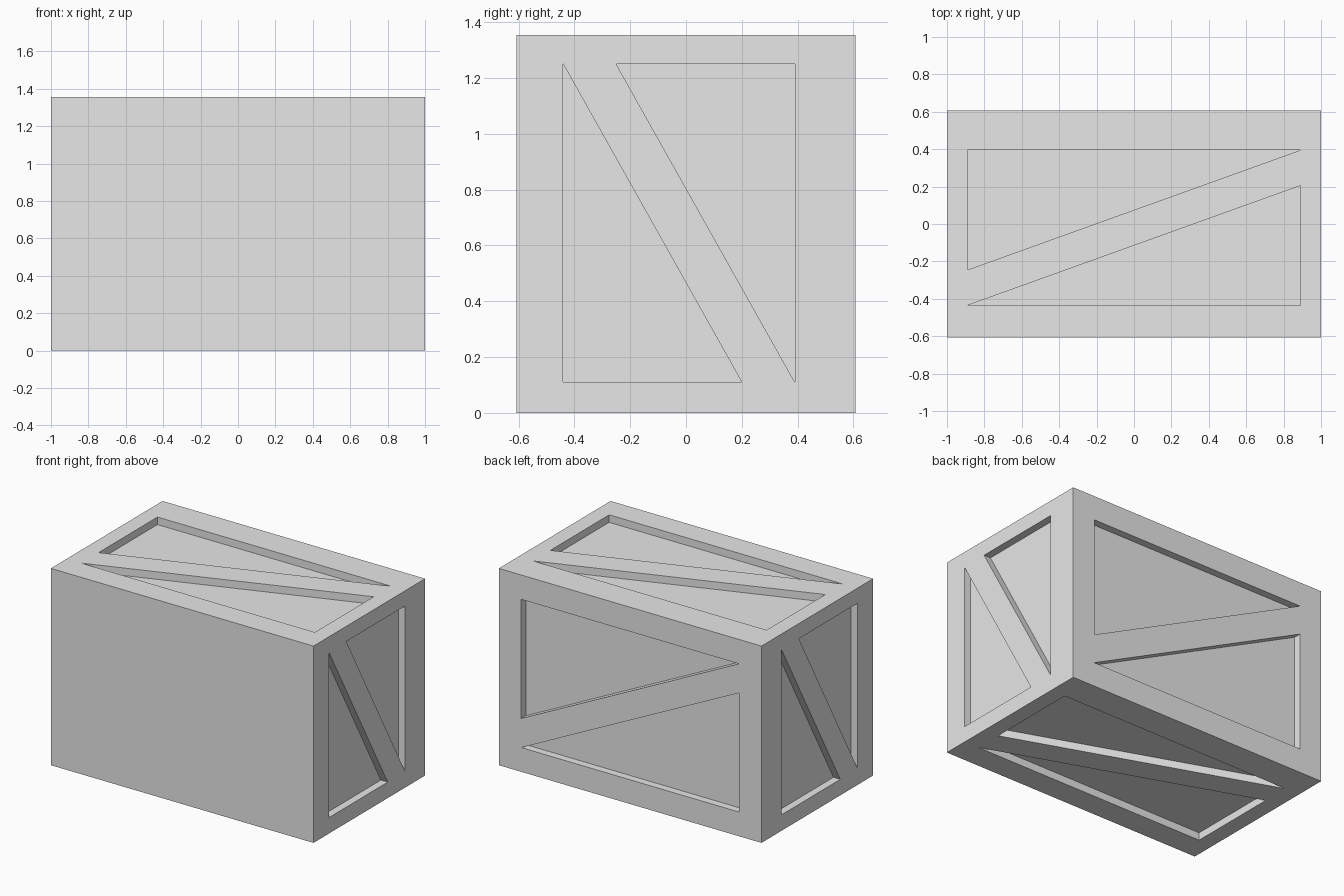
import bpy
import bmesh
from mathutils import Vector

cube = bpy.data.objects.get("Cube")
if cube:
    bpy.data.objects.remove(cube, do_unlink=True)

SIZE = Vector((2.0, 1.215, 1.355))
CENTRE = Vector((0, 0, SIZE.z / 2))
DEPTH = 0.052

grey = bpy.data.materials.new("plain_grey")
grey.use_nodes = True
grey.diffuse_color = (0.8, 0.8, 0.8, 1)
grey.node_tree.nodes["Principled BSDF"].inputs["Base Color"].default_value = grey.diffuse_color


def make_object(name, bm):
    bmesh.ops.recalc_face_normals(bm, faces=bm.faces)
    mesh = bpy.data.meshes.new(name)
    bm.to_mesh(mesh)
    bm.free()
    mesh.materials.append(grey)
    obj = bpy.data.objects.new(name, mesh)
    bpy.context.collection.objects.link(obj)
    return obj


def add_prism(bm, axis, side, points):
    """Triangular prism sunk into the crate side that faces along the axis."""
    across = [i for i in range(3) if i != axis]
    surface = CENTRE[axis] + side * SIZE[axis] / 2
    verts = []
    for u, v in points:
        co = Vector()
        co[across[0]], co[across[1]] = u, v
        co[axis] = surface - side * DEPTH
        verts.append(bm.verts.new(co))
    face = bm.faces.new(verts)
    grown = bmesh.ops.extrude_face_region(bm, geom=[face])["geom"]
    shift = Vector()
    shift[axis] = side * DEPTH * 2
    for item in grown:
        if isinstance(item, bmesh.types.BMVert):
            item.co += shift


def add_panel(bm, axis, side, middle, half, corner, short_axis, short_leg):
    """Two right triangles, each the half turn of the other, with a brace between."""
    middle = Vector(middle)
    start = Vector((half[0] * corner[0], half[1] * corner[1]))
    full_end, short_end = start.copy(), start.copy()
    full_end[1 - short_axis] *= -1
    short_end[short_axis] -= corner[short_axis] * short_leg
    for turn in (1, -1):
        add_prism(bm, axis, side, [middle + p * turn for p in (start, full_end, short_end)])


# Solid crate body
bm = bmesh.new()
bmesh.ops.create_cube(bm, size=1)
bmesh.ops.scale(bm, vec=SIZE, verts=bm.verts)
bmesh.ops.translate(bm, vec=CENTRE, verts=bm.verts)
crate = make_object("crate_body", bm)

# Recesses on every side but the front
bm = bmesh.new()
for side in (1, -1):
    # left and right ends
    add_panel(bm, 0, side, (-0.025, 0.68), (0.415, 0.57), (-side, -1), 0, 0.64)
    # top and bottom
    add_panel(bm, 2, side, (0, -0.02), (0.89, 0.415), (-side, 1), 1, 0.64)
# back
add_panel(bm, 1, 1, (0, 0.677), (0.83, 0.51), (1, 1), 1, 0.82)
cutter = make_object("recess_cutter", bm)
cutter.hide_render = True

# Cut the recesses and drop the helper
cut = crate.modifiers.new("recesses", "BOOLEAN")
cut.operation = "DIFFERENCE"
cut.solver = "EXACT"
cut.object = cutter
bpy.context.view_layer.update()
graph = bpy.context.evaluated_depsgraph_get()
result = bpy.data.meshes.new_from_object(crate.evaluated_get(graph))
crate.modifiers.clear()
crate.data = result
bpy.data.objects.remove(cutter, do_unlink=True)
